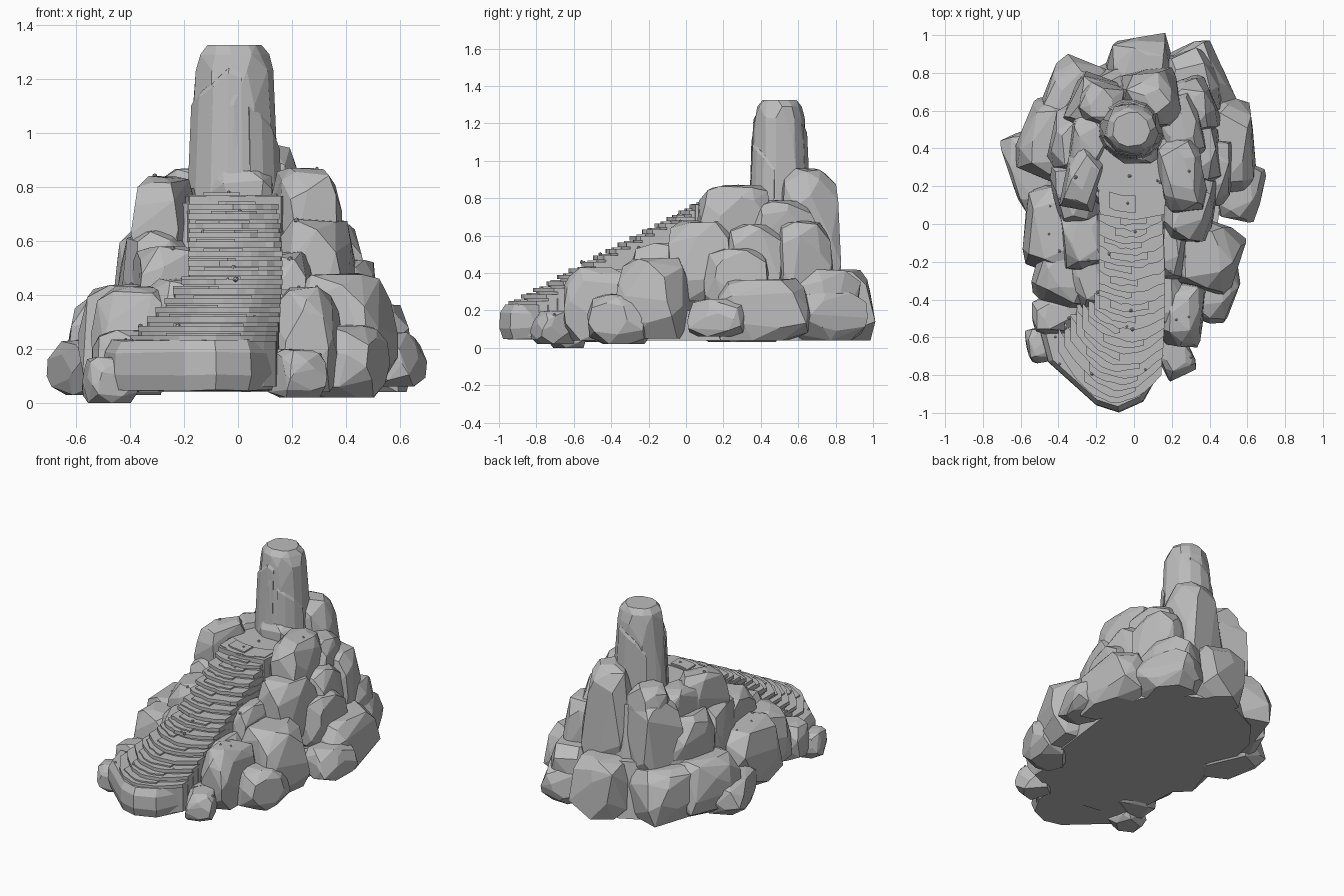
import bpy, bmesh, math, random
from mathutils import Vector, Matrix
from mathutils.bvhtree import BVHTree

random.seed(7)
cube = bpy.data.objects.get("Cube")
if cube:
    bpy.data.objects.remove(cube)

stone = bpy.data.materials.new("grey stone")
stone.use_nodes = True
GREY = (0.5, 0.5, 0.5, 1)
stone.diffuse_color = GREY
stone.node_tree.nodes["Principled BSDF"].inputs["Base Color"].default_value = GREY


def finish(bm, name):
    bmesh.ops.recalc_face_normals(bm, faces=bm.faces)
    mesh = bpy.data.meshes.new(name)
    bm.to_mesh(mesh)
    bm.free()
    mesh.materials.append(stone)
    obj = bpy.data.objects.new(name, mesh)
    bpy.context.scene.collection.objects.link(obj)


def hull(points, name, merge=10):
    """Faceted convex stone around a cloud of points."""
    bm = bmesh.new()
    for p in points:
        bm.verts.new(p)
    bmesh.ops.convex_hull(bm, input=bm.verts)
    loose = [v for v in bm.verts if not v.link_faces]
    bmesh.ops.delete(bm, geom=loose, context="VERTS")
    bmesh.ops.dissolve_limit(bm, angle_limit=math.radians(merge),
                             verts=bm.verts, edges=bm.edges)
    finish(bm, name)


def rock(name, x0, x1, y0, y1, z0, z1, yaw=0, taper=0.13, count=56):
    """Boxy boulder filling the given bounds, then turned about its middle."""
    mid = Vector((x0 + x1, y0 + y1, z0 + z1)) / 2
    half = Vector((x1 - x0, y1 - y0, z1 - z0)) / 2
    turn = Matrix.Rotation(math.radians(yaw), 3, "Z")
    points = []
    for i in range(count):
        h = 1 - 2 * (i + 0.5) / count
        a = i * 2.39996 + random.uniform(-0.3, 0.3)
        r = math.sqrt(1 - h * h)
        p = Vector((r * math.cos(a), r * math.sin(a), h))
        p /= sum(abs(c) ** 4.5 for c in p) ** (1 / 4.5)
        p *= random.uniform(0.96, 1.09)
        p.x *= 1 - taper * max(p.z, -0.3)
        p.y *= 1 - taper * max(p.z, -0.3)
        if p.z < -0.8:
            p = Vector((p.x * 0.93, p.y * 0.93, -1))
        p = Vector(max(-1.0, min(1.0, c)) for c in p)
        points.append(mid + turn @ Vector(c * s for c, s in zip(p, half)))
    hull(points, name)


def prism(outline, z0, z1, name, spread=1.0):
    """Extruded outline, optionally wider at its foot."""
    bm = bmesh.new()
    n = len(outline)
    cx = sum(p[0] for p in outline) / n
    cy = sum(p[1] for p in outline) / n
    low = [bm.verts.new((cx + (x - cx) * spread, cy + (y - cy) * spread, z0))
           for x, y in outline]
    top = [bm.verts.new((x, y, z1)) for x, y in outline]
    bm.faces.new(low[::-1])
    bm.faces.new(top)
    for i in range(n):
        j = (i + 1) % n
        bm.faces.new((low[i], low[j], top[j], top[i]))
    finish(bm, name)


def lerp(a, b, t):
    return a + (b - a) * t


# Solid core under the boulders
def oval(cx, cy, rx, ry, n=14):
    return [(cx + rx * math.cos(k * math.tau / n), cy + ry * math.sin(k * math.tau / n))
            for k in range(n)]


prism(oval(0, 0.38, 0.44, 0.45), 0.04, 0.4, "lower_core", 1.12)
prism(oval(0, 0.4, 0.3, 0.34), 0.3, 0.74, "upper_core", 1.2)
prism([(-0.44, -0.62), (0.16, -0.7), (0.4, -0.35), (0.48, 0.3), (-0.5, 0.3), (-0.45, -0.3)],
      0.04, 0.2, "front_core")

# Boulders, tier by tier: x, y and z bounds, then the turn in degrees
base_left = [
    (0.13, 0.31, -0.81, -0.6, 0.02, 0.2, 25),
    (0.14, 0.37, -0.65, -0.3, 0.04, 0.43, -8),
    (0.28, 0.54, -0.52, -0.19, 0.02, 0.29, -20),
    (0.18, 0.56, -0.36, 0.02, 0.05, 0.48, -18),
    (0.45, 0.68, 0.02, 0.33, 0.06, 0.26, -12),
    (0.34, 0.64, 0.16, 0.66, 0.04, 0.37, 4),
    (0.21, 0.49, 0.54, 0.96, 0.04, 0.3, 24),
    (0.17, 0.45, 0.55, 0.92, 0.1, 0.42, 24),
]
base_right = [
    (-0.57, -0.38, -0.73, -0.54, 0.0, 0.17, 10),
    (-0.54, -0.27, -0.58, -0.38, 0.03, 0.27, 6),
    (-0.53, -0.2, -0.43, -0.12, 0.04, 0.43, -15),
    (-0.58, -0.2, -0.26, 0.2, 0.04, 0.44, -5),
    (-0.66, -0.4, 0.06, 0.5, 0.03, 0.24, 20),
    (-0.6, -0.28, 0.24, 0.66, 0.05, 0.4, -22),
    (-0.47, -0.1, 0.48, 0.86, 0.05, 0.38, -22),
    (-0.14, 0.21, 0.62, 0.99, 0.04, 0.42, 10),
]
middle = [
    (0.15, 0.43, -0.1, 0.27, 0.25, 0.68, -8),
    (0.18, 0.46, 0.2, 0.54, 0.25, 0.66, 8),
    (0.16, 0.43, 0.46, 0.77, 0.22, 0.68, 22),
    (0.3, 0.52, 0.1, 0.45, 0.2, 0.53, -6),
    (-0.06, 0.25, 0.48, 0.82, 0.25, 0.96, 14),
    (-0.35, -0.05, 0.46, 0.78, 0.25, 0.78, -20),
    (-0.44, -0.18, 0.26, 0.62, 0.25, 0.65, -12),
    (-0.43, -0.17, 0.0, 0.34, 0.25, 0.64, 10),
    (-0.39, -0.14, -0.24, 0.1, 0.25, 0.58, 8),
]
stair_sides = [
    (0.1, 0.28, -0.3, 0.1, 0.2, 0.56, -6),
    (0.08, 0.26, -0.55, -0.2, 0.1, 0.42, -6),
    (-0.34, -0.12, -0.45, -0.1, 0.15, 0.46, 8),
]
upper = [
    (0.13, 0.37, 0.06, 0.46, 0.52, 0.87, 10),
    (0.13, 0.36, 0.34, 0.68, 0.5, 0.79, 14),
    (-0.37, -0.17, 0.07, 0.42, 0.5, 0.84, -14),
    (-0.34, -0.12, 0.28, 0.62, 0.5, 0.8, -8),
    (-0.29, -0.04, 0.52, 0.75, 0.5, 0.87, -16),
]
tiers = {"base_boulder_left": base_left, "base_boulder_right": base_right,
         "middle_boulder": middle, "stair_side_boulder": stair_sides,
         "upper_boulder": upper}
for name, bounds in tiers.items():
    for b in bounds:
        rock(name, *b)

# Standing pillar: one tall faceted stone
rings = [(0.6, 0.174), (0.9, 0.165), (1.1, 0.155), (1.23, 0.142), (1.29, 0.128), (1.325, 0.1)]


def on_pillar(deg, z, scale):
    """Point around the pillar, scaled out from its local radius."""
    for (za, ra), (zb, rb) in zip(rings, rings[1:]):
        if z <= zb:
            break
    r = lerp(ra, rb, (z - za) / (zb - za)) * scale
    a = math.radians(deg)
    return (-0.014 + r * math.cos(a), 0.5 + 0.94 * r * math.sin(a), z)


hull([on_pillar((k + random.uniform(-0.25, 0.25)) * 360 / 11, z, random.uniform(0.96, 1.04))
      for z, _ in rings for k in range(11)], "pillar", 6)


# Split layers on the pillar, each ending in a jagged edge
def shard(edge, foot):
    pts = []
    for deg, z in edge:
        pts += [on_pillar(deg, z, 1.0), on_pillar(deg, z - 0.02, 1.05),
                on_pillar(deg, foot, 1.05), on_pillar(deg, lerp(foot, z, 0.5), 1.06)]
    hull(pts, "pillar_layer", 4)


shard([(192, 1.12), (215, 1.15), (240, 1.19), (262, 1.24), (280, 1.22)], 0.68)
shard([(290, 1.1), (308, 1.07), (328, 1.03), (350, 0.96)], 0.68)
shard([(60, 1.2), (85, 1.17), (110, 1.13), (135, 1.05)], 0.7)

# Landing in front of the pillar, with a rough footing stone
prism([(-0.18, 0.05), (0.0, 0.02), (0.16, 0.05), (0.2, 0.45), (-0.22, 0.45)],
      0.4, 0.765, "landing")
rock("pillar_footing", -0.12, 0.13, 0.32, 0.5, 0.7, 0.87)

# Rounded slab carrying the bottom of the stairs
foot = [(-0.5, -0.58), (-0.46, -0.73), (-0.34, -0.85), (-0.2, -0.96), (-0.08, -0.998),
        (0.05, -0.94), (0.13, -0.8), (0.17, -0.55)]
hull([(lerp(-0.15, x, s * random.uniform(0.98, 1)), lerp(-0.6, y, s), z + random.uniform(0, 0.01))
      for x, y in foot for z, s in ((0.04, 0.95), (0.1, 1.0), (0.18, 0.99), (0.225, 0.92))],
     "stair_foot", 9)

# Steps: recessed riser, worn tread and a thin broken layer on its back half
STEPS = 16


def nose(t, left, right, apex, sag, skew):
    """Point on the bowed front edge, t from -1 (left end) to 1 (right end)."""
    return (lerp(left, right, (t + 1) / 2), apex + sag * t * t + skew * (t - 0.3) ** 2)


for i in range(STEPS):
    f = i / (STEPS - 1)
    low = max(0, 1 - f / 0.45)
    z = lerp(0.25, 0.77, f)
    edge = (lerp(-0.185, -0.4, low), 0.145 + 0.02 * math.sin(f * math.pi),
            lerp(-0.95, 0.03, f), lerp(0.05, 0.1, low), 0.1 * low)
    back = edge[2] + 0.34
    front = [nose(k / 6 - 1, *edge) for k in range(13)]
    prism([(x * 0.97, y + 0.014) for x, y in front] + [(edge[1], back), (edge[0], back)],
          max(0.06, z - 0.28), z - 0.012, "step_riser")
    worn = [(x, y + random.uniform(-0.007, 0.007)) for x, y in front]
    prism(worn + [(x, y + 0.13) for x, y in reversed(front)], z - 0.022, z, "step_tread")
    start = random.randrange(0, 5)
    piece = front[start:start + random.randrange(6, 9)]
    prism([(x, y + 0.033 + random.uniform(-0.008, 0.008)) for x, y in piece]
          + [(x, y + 0.12) for x, y in reversed(piece)], z - 0.005, z + 0.009, "step_layer")

# Pebbles resting on whatever lies beneath them
bm = bmesh.new()
for obj in bpy.context.scene.objects:
    if obj.type == "MESH":
        bm.from_mesh(obj.data)
tree = BVHTree.FromBMesh(bm)
bm.free()
placed = 0
while placed < 30:
    x, y = random.uniform(-0.5, 0.5), random.uniform(-0.85, 0.7)
    hit, normal, _, _ = tree.ray_cast(Vector((x, y, 2)), Vector((0, 0, -1)))
    if hit is None or abs(normal.z) < 0.8 or hit.z > 1:
        continue
    bm = bmesh.new()
    bmesh.ops.create_icosphere(bm, subdivisions=1, radius=random.uniform(0.006, 0.012),
                               matrix=Matrix.Translation(hit))
    finish(bm, "pebble")
    placed += 1
